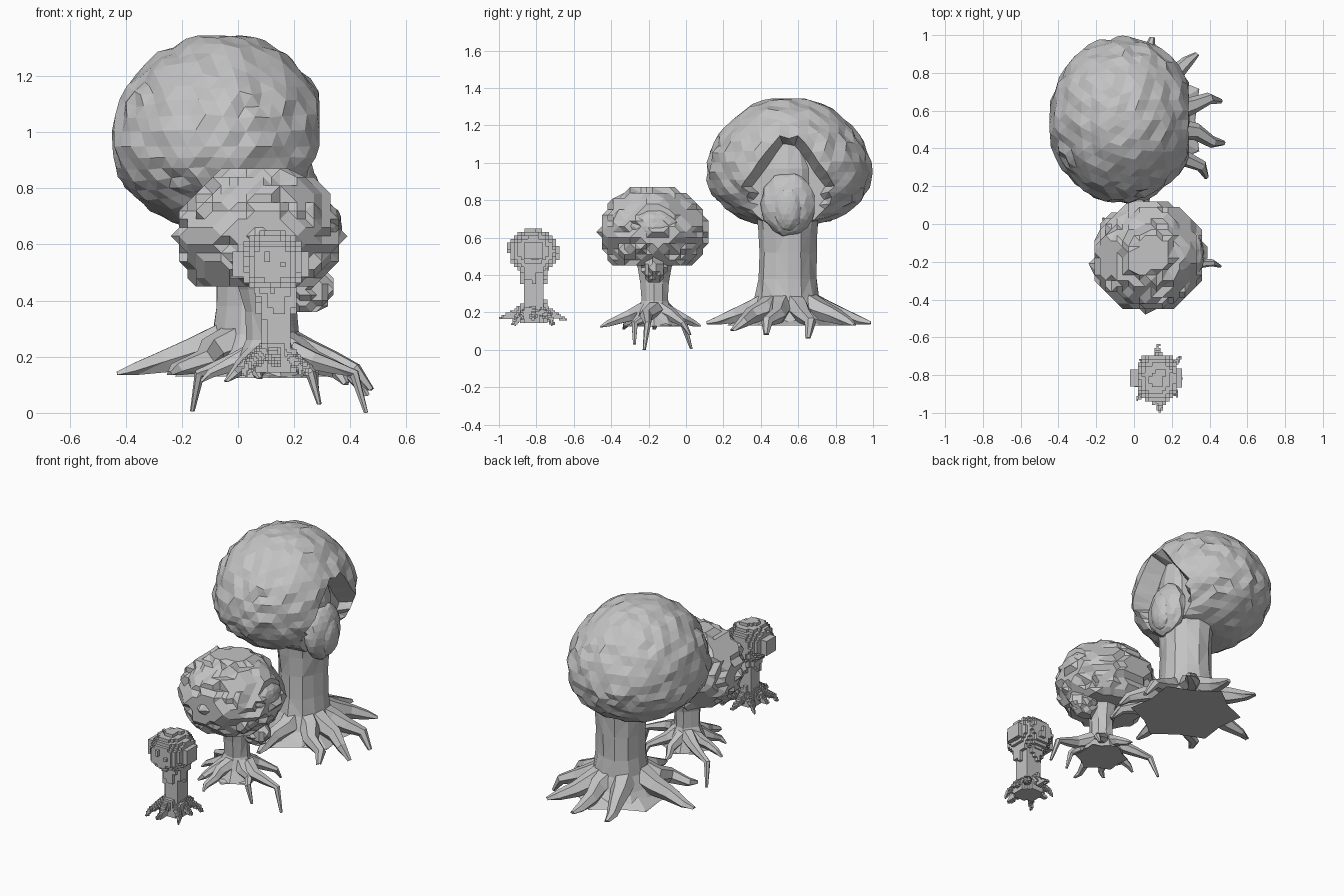
import bpy, bmesh, math, random
from mathutils import Vector

random.seed(4)
if "Cube" in bpy.data.objects:
    bpy.data.objects.remove(bpy.data.objects["Cube"])

grey = bpy.data.materials.new("plain grey")
grey.use_nodes = True
COLOUR = (0.55, 0.55, 0.55, 1)
grey.diffuse_color = COLOUR
for node in grey.node_tree.nodes:
    if node.type == "BSDF_PRINCIPLED":
        node.inputs["Base Color"].default_value = COLOUR


def finish(name, bm, blocks=0, snap=0):
    """Turn a bmesh into a flat shaded object, optionally stepped or snapped."""
    if snap:
        for v in bm.verts:
            v.co = Vector([round(c / snap) * snap for c in v.co])
        bmesh.ops.remove_doubles(bm, verts=bm.verts, dist=0.001)
    bmesh.ops.recalc_face_normals(bm, faces=bm.faces)
    mesh = bpy.data.meshes.new(name)
    bm.to_mesh(mesh)
    bm.free()
    mesh.materials.append(grey)
    ob = bpy.data.objects.new(name, mesh)
    bpy.context.collection.objects.link(ob)
    if blocks:
        mod = ob.modifiers.new("steps", "REMESH")
        mod.mode = "BLOCKS"
        mod.octree_depth = blocks
        mod.scale = 0.9
        mod.use_remove_disconnected = False


def jitter(amount):
    return random.uniform(-amount, amount)


def blob(name, centre, radii, detail=3, rough=0.0, rule=None, **style):
    """Rough ellipsoid; rule reshapes each vertex in place."""
    bm = bmesh.new()
    bmesh.ops.create_icosphere(bm, subdivisions=detail, radius=1)
    for v in bm.verts:
        k = 1 + jitter(rough)
        v.co = Vector([c + r * k * p for c, r, p in zip(centre, radii, v.co)])
        if rule:
            rule(v.co)
    finish(name, bm, **style)


def box(name, centre, size):
    bm = bmesh.new()
    bmesh.ops.create_cube(bm, size=1)
    for v in bm.verts:
        v.co = Vector([c + s * p for c, s, p in zip(centre, size, v.co)])
    finish(name, bm)


def skin(bm, rings):
    """Join equal rings of points into a closed tube."""
    loops = [[bm.verts.new(p) for p in ring] for ring in rings]
    n = len(loops[0])
    for a, b in zip(loops, loops[1:]):
        for i in range(n):
            j = (i + 1) % n
            bm.faces.new((a[i], a[j], b[j], b[i]))
    bm.faces.new(loops[0][::-1])
    bm.faces.new(loops[-1])
    bmesh.ops.triangulate(bm, faces=[f for f in bm.faces if len(f.verts) == 4])


def trunk(name, x, y, profile, sides=12, rough=0.08, **style):
    bark = [1 + jitter(rough) for _ in range(sides)]
    rings = []
    for z, r in profile:
        ring = []
        for i, b in enumerate(bark):
            a = math.tau * i / sides
            rr = r * (b + jitter(rough / 2))
            ring.append((x + rr * math.cos(a), y + rr * math.sin(a), z))
        rings.append(ring)
    bm = bmesh.new()
    skin(bm, rings)
    finish(name, bm, **style)


def root(name, x, y, degrees, length, base, height, tip, thick, **style):
    """Knobbly root that runs out from the trunk and bends down to its tip."""
    a = math.radians(degrees)
    out, side = Vector((math.cos(a), math.sin(a), 0)), Vector((-math.sin(a), math.cos(a), 0))
    steps = [(0.2, 1, 1.1), (0.45, 0.65, 0.85), (0.65, 0.4, 0.65), (0.87, 0.12, 0.45), (1, 0, 0.2)]
    path = []
    for f, h, r in steps:
        z = tip if f == 1 else base + height * h
        p = Vector((x, y, z)) + out * length * f
        if f < 1:
            p += side * jitter(0.08 * length)
        path.append((p, r * thick))
    rings = []
    for i, (p, r) in enumerate(path):
        along = (path[min(i + 1, 4)][0] - path[max(i - 1, 0)][0]).normalized()
        up = along.cross(side).normalized()
        ring = []
        for k in range(6):
            t = math.tau * k / 6
            q = p + side * r * math.cos(t) + up * r * math.sin(t)
            q.z = max(q.z, min(base, tip))
            ring.append(q)
        rings.append(ring)
    bm = bmesh.new()
    skin(bm, rings)
    finish(name, bm, **style)


def base_plate(name, x, y, z, radius, points):
    """Flat, star-like ground skirt between the roots."""
    n = points * 2
    rings = []
    for h, s in ((0, 1), (0.006, 0.97), (radius * 0.2, 0.45)):
        ring = []
        for i in range(n):
            r, a = radius * s * (0.8 + 0.2 * (i % 2)), math.tau * i / n
            ring.append((x + r * math.cos(a), y + r * math.sin(a), z + h))
        rings.append(ring)
    bm = bmesh.new()
    skin(bm, rings)
    finish(name, bm)


# Large tree: domed canopy, flatter below, with an arched opening on the +x side
def large_rule(co):
    if co.z < 0.95:
        co.z = max(0.95 + (co.z - 0.95) * 0.75, 0.67)
    co.y = 0.55 + (co.y - 0.55) * (1 - 0.22 * max(co.z - 1.0, 0))
    co.z = min(co.z, 1.345)
    co.x = min(co.x, 0.29)
    dy = abs(co.y - 0.55)
    if co.x > 0.1 and dy < 0.2 and co.z < 1.12 - 5 * dy * dy:
        co.x = 0.18


blob("large_canopy", (-0.06, 0.55, 0.95), (0.39, 0.438, 0.402), 4, 0.028, large_rule)
trunk("large_trunk", 0.065, 0.545,
      [(0.135, 0.24), (0.2, 0.2), (0.28, 0.165), (0.38, 0.15), (0.52, 0.147),
       (0.64, 0.155), (0.8, 0.17), (0.97, 0.168), (1.12, 0.13)], 13, 0.08)
blob("large_nose_rim", (0.20, 0.545, 0.78), (0.08, 0.145, 0.17), 3, 0.04)
blob("large_nose", (0.235, 0.545, 0.76), (0.06, 0.085, 0.125), 3, 0.03)
base_plate("large_base", 0.06, 0.55, 0.13, 0.33, 6)
LARGE_ROOTS = [(51, 0.45, 0.13), (14, 0.42, 0.06), (-16, 0.44, 0.08), (-42, 0.45, 0.1),
               (84, 0.44, 0.14), (-88, 0.44, 0.14), (182, 0.48, 0.135),
               (113, 0.45, 0.135), (227, 0.43, 0.135)]
for i, (deg, length, tip) in enumerate(LARGE_ROOTS):
    root(f"large_root_{i + 1}", 0.05, 0.55, deg, length, 0.135, 0.12, tip, 0.07)


# Medium tree: stepped canopy cut flat at its extremes, with a brow and a hanging nose
def medium_rule(co):
    co.z = min(max(co.z, 0.46), 0.88)
    co.x = max(co.x, -0.235)
    co.y = min(max(co.y, -0.48), 0.125)


blob("medium_canopy", (0.075, -0.172, 0.63), (0.295, 0.295, 0.25), 4, 0.035, medium_rule, snap=0.03)
blob("medium_brow", (0.31, -0.17, 0.66), (0.06, 0.13, 0.09), 3, 0.05)
blob("medium_nose", (0.24, -0.17, 0.44), (0.10, 0.065, 0.085), 3, 0.05, snap=0.02)
trunk("medium_trunk", 0.11, -0.17,
      [(0.13, 0.14), (0.19, 0.105), (0.26, 0.075), (0.36, 0.078), (0.44, 0.095), (0.52, 0.13)], 10, 0.1)
base_plate("medium_base", 0.11, -0.17, 0.125, 0.16, 6)
MEDIUM_ROOTS = [(-9, 0.34, 0.0), (145, 0.345, 0.005), (50, 0.25, 0.08), (98, 0.25, 0.125),
                (262, 0.29, 0.12), (-32, 0.2, 0.03), (180, 0.25, 0.11), (225, 0.23, 0.11)]
for i, (deg, length, tip) in enumerate(MEDIUM_ROOTS):
    root(f"medium_root_{i + 1}", 0.12, -0.17, deg, length, 0.13, 0.085, tip, 0.042)

# Small tree: built of little steps
blob("small_canopy", (0.125, -0.815, 0.53), (0.12, 0.137, 0.12), 3, 0.06, blocks=4)
box("small_canopy_left_plate", (0.238, -0.815, 0.53), (0.03, 0.10, 0.09))
box("small_canopy_right_plate", (0.0, -0.815, 0.53), (0.04, 0.09, 0.09))
trunk("small_trunk", 0.135, -0.81,
      [(0.15, 0.08), (0.2, 0.075), (0.25, 0.064), (0.31, 0.06), (0.38, 0.067), (0.45, 0.085)],
      10, 0.12, blocks=4)
for i in range(8):
    length = (0.13, 0.16, 0.175, 0.14, 0.135, 0.16, 0.19, 0.14)[i]
    root(f"small_root_{i + 1}", 0.13, -0.815, 45 * i, length, 0.16, 0.06, 0.16 - 0.03 * (i % 2),
         0.034, blocks=4)
